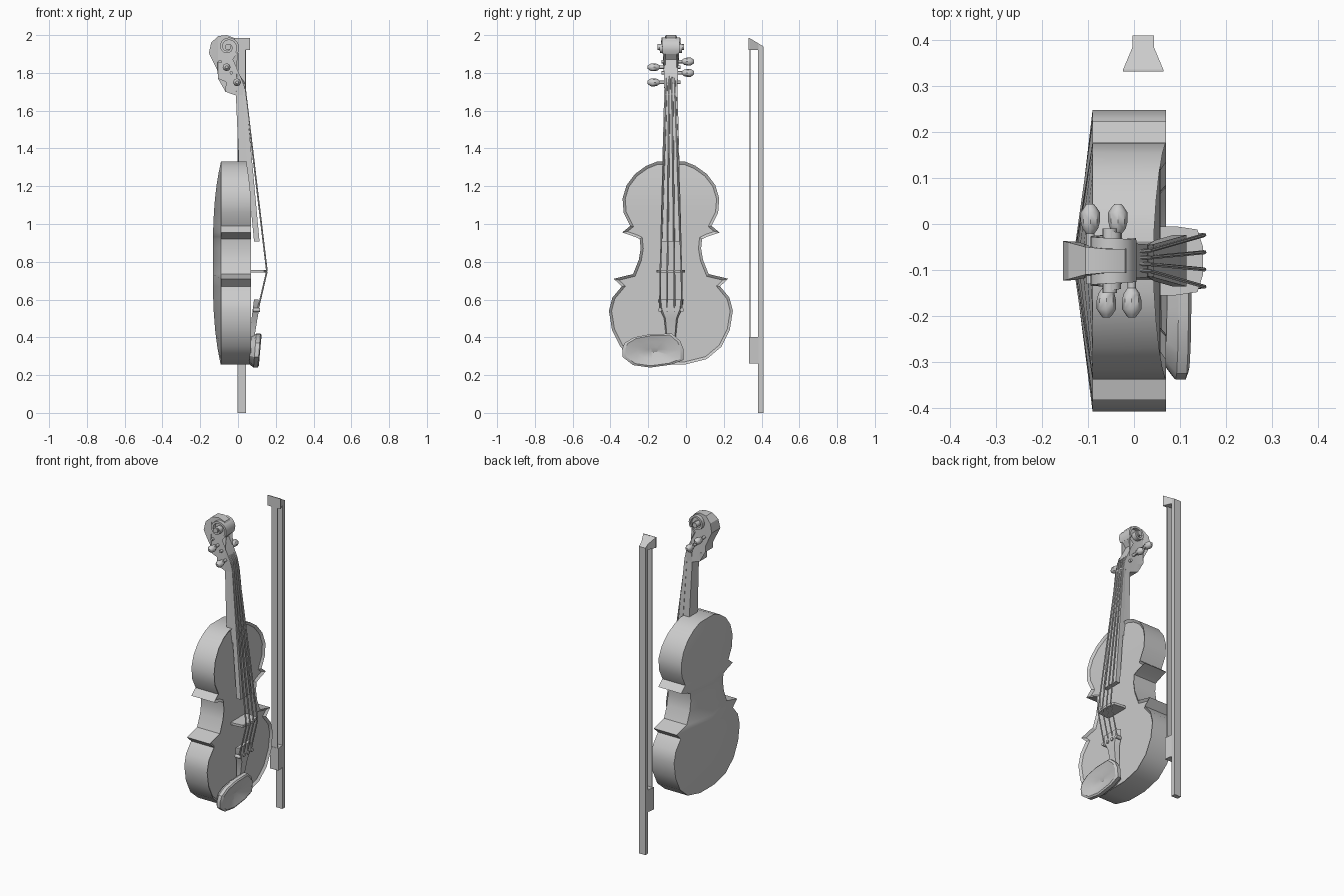
import bpy, bmesh, math
from mathutils import Vector

if "Cube" in bpy.data.objects:
    bpy.data.objects.remove(bpy.data.objects["Cube"])

CY = -0.08  # symmetry plane of the instrument


def finish(name, bm, angle=30):
    bmesh.ops.recalc_face_normals(bm, faces=bm.faces)
    me = bpy.data.meshes.new(name)
    bm.to_mesh(me)
    bm.free()
    ob = bpy.data.objects.new(name, me)
    bpy.context.collection.objects.link(ob)
    bpy.context.view_layer.objects.active = ob
    for o in bpy.context.selected_objects:
        o.select_set(False)
    ob.select_set(True)
    bpy.ops.object.shade_smooth_by_angle(angle=math.radians(angle))
    return ob


def loft(name, rings, angle=30):
    """Skin a list of equal-length closed rings and cap both ends."""
    bm = bmesh.new()
    vs = [[bm.verts.new(p) for p in r] for r in rings]
    n = len(rings[0])
    for a, b in zip(vs, vs[1:]):
        for i in range(n):
            j = (i + 1) % n
            bm.faces.new((a[i], a[j], b[j], b[i]))
    caps = [bm.faces.new(vs[0]), bm.faces.new(vs[-1])]
    bmesh.ops.triangulate(bm, faces=caps)
    return finish(name, bm, angle)


def side_prism(name, pts):
    """Side profile of (x, z, half width), mirrored about the middle."""
    return loft(name, [[(x, CY + s * w, z) for x, z, w in pts] for s in (-1, 1)])


def rod(name, p, q, r, r2=None, n=8):
    p, q = Vector(p), Vector(q)
    d = (q - p).normalized()
    u = d.orthogonal().normalized()
    v = d.cross(u)
    ang = [2 * math.pi * i / n for i in range(n)]
    ring = lambda c, k: [c + (u * math.cos(a) + v * math.sin(a)) * k for a in ang]
    return loft(name, [ring(p, r), ring(q, r2 or r)], 50)


# Body: half outline (half width, z), arched back, recessed front
outline = [(.07, 1.332), (.13, 1.308), (.19, 1.265), (.235, 1.205), (.256, 1.135),
           (.25, 1.06), (.215, .99), (.258, .955), (.19, .932), (.165, .92),
           (.16, .87), (.17, .81), (.2, .735), (.303, .71), (.26, .67), (.31, .61),
           (.328, .54), (.312, .44), (.267, .35), (.19, .285), (.07, .255)]
bm = bmesh.new()
rows = []
for w, z in outline:
    xf = .07 - .026 * max(0, (z - 1.1) / .232) ** 1.5
    t = min(1, abs(z - .79) / .54)
    xb = -.09 - .043 * (1 - t ** 3)
    rows.append([bm.verts.new(p) for p in (
        (xf, CY - w, z), (xf, CY + w, z), (-.09, CY + w, z), (xb, CY, z), (-.09, CY - w, z))])
front = []
for a, b in zip(rows, rows[1:]):
    for i in range(5):
        j = (i + 1) % 5
        f = bm.faces.new((a[i], a[j], b[j], b[i]))
        if i == 0:
            front.append(f)
bm.faces.new(rows[0])
bm.faces.new(rows[-1])
bmesh.ops.recalc_face_normals(bm, faces=bm.faces)
bmesh.ops.inset_region(bm, faces=front, thickness=.014, depth=-.012, use_even_offset=True)
finish("body", bm)

# Neck and fingerboard
side_prism("neck", [(-.012, 1.70, .033), (.038, 1.70, .033), (.05, 1.32, .042),
                    (.05, 1.24, .044), (.007, 1.24, .044), (.004, 1.33, .042)])
side_prism("fingerboard", [(.03, 1.745, .034), (.042, 1.685, .036), (.114, .907, .056),
                           (.085, .907, .056), (.046, 1.315, .045), (.025, 1.70, .034)])

# Pegbox and scroll
side_prism("pegbox_and_scroll", [
    (-.002, 1.95, .03), (-.02, 1.985, .026), (-.06, 2.0, .026), (-.105, 1.995, .03),
    (-.142, 1.96, .04), (-.154, 1.905, .043), (-.132, 1.86, .042), (-.108, 1.81, .038),
    (-.106, 1.77, .036), (-.064, 1.752, .036), (-.066, 1.70, .034), (-.01, 1.68, .034),
    (.044, 1.685, .034), (.025, 1.755, .036), (-.005, 1.82, .038), (-.03, 1.872, .04),
    (-.008, 1.9, .036)])
spiral = []
for i in range(25):
    t = i / 24
    a = math.pi * (-.2 + 2.6 * t)
    r, h = .062 - .045 * t, .044 + .02 * t
    spiral.append([(-.053 + k * math.cos(a), CY + y, 1.937 + k * math.sin(a))
                   for k, y in ((r - .013, -h), (r, -h), (r, h), (r - .013, h))])
loft("scroll_spiral", spiral, 40)
rod("scroll_eye", (-.053, CY - .07, 1.937), (-.053, CY + .07, 1.937), .016, n=10)

# Tuning pegs
for i, (x, z, s) in enumerate([(-.095, 1.86, 1), (-.035, 1.80, 1),
                               (-.06, 1.83, -1), (-.005, 1.75, -1)]):
    rod(f"peg_shaft_{i}", (x, CY - s * .05, z), (x, CY + s * .07, z), .009)
    rings = []
    for d, rx in ((.058, .008), (.07, .017), (.085, .021), (.105, .021), (.117, .013), (.123, .008)):
        rings.append([(x + rx * math.cos(k * math.pi / 4), CY + s * d,
                       z + rx * math.sin(k * math.pi / 4)) for k in range(8)])
    loft(f"peg_head_{i}", rings, 40)

# Bridge
bridge = [(-.075, .05), (-.075, .09), (-.068, .138), (-.03, .15),
          (.03, .15), (.068, .138), (.075, .09), (.075, .05)]
loft("bridge", [[(x, CY + y, z) for y, x in bridge] for z in (.742, .757)])

# Tailpiece: narrows toward the chin rest
tail = [(.6, .066, .085, .108), (.55, .06, .078, .112), (.5, .036, .072, .103),
        (.42, .028, .064, .09), (.3, .02, .058, .078)]
loft("tailpiece", [[(x0, CY - w, z), (x1, CY - w * .8, z), (x1, CY + w * .8, z),
                    (x0, CY + w, z)] for z, w, x0, x1 in tail])

# Strings: nut, bridge, tailpiece
for i in range(4):
    k = (i - 1.5) / 1.5
    pts = [Vector(p) for p in ((-.005, CY + .02 * k, 1.80), (.034, CY + .022 * k, 1.745),
                               (.153, CY + .056 * k, .75), (.105, CY + .058 * k, .545))]
    for j in range(3):
        rod(f"string_{i}_{j}", pts[j], pts[j + 1], .0045, n=6)
    rod(f"string_ball_{i}", pts[3] - Vector((.025, 0, 0)), pts[3] + Vector((.012, 0, 0)), .011)

# Chin rest: dished pad
pad = [(-.338, .34), (-.325, .37), (-.275, .4), (-.19, .417), (-.075, .42), (-.03, .38),
       (-.012, .335), (-.014, .28), (-.08, .255), (-.19, .24), (-.28, .253), (-.335, .295)]
cy, cz = -.17, .335
loft("chin_rest", [[(x + .08 * (z - cz), cy + (y - cy) * s, cz + (z - cz) * s) for y, z in pad]
                   for s, x in ((.8, .065), (1, .09), (1, .112), (.9, .118), (.5, .105), (.15, .1))])

# Bow: stick, tip, frog, hair
def bow_part(name, near, far, y0, y1, z0, z1, slope=0):
    """near/far: x half widths at y0/y1; slope raises the near top edge."""
    cx = .02
    loft(name, [[(cx - near, y0, a), (cx + near, y0, a), (cx + far, y1, b), (cx - far, y1, b)]
                for a, b in ((z0, z0), (z1 + slope, z1))])


bow_part("bow_stick", .023, .023, .382, .41, 0, 1.93)
bow_part("bow_tip", .044, .023, .335, .385, 1.92, 1.955, .03)
bow_part("bow_tip_cap", .023, .023, .385, .41, 1.92, 1.94, .015)
bow_part("bow_tip_plate", .044, .044, .331, .336, 1.92, 1.985)
bow_part("bow_frog", .03, .023, .333, .384, .262, .402)
bow_part("bow_hair", .02, .02, .335, .342, .39, 1.93)
